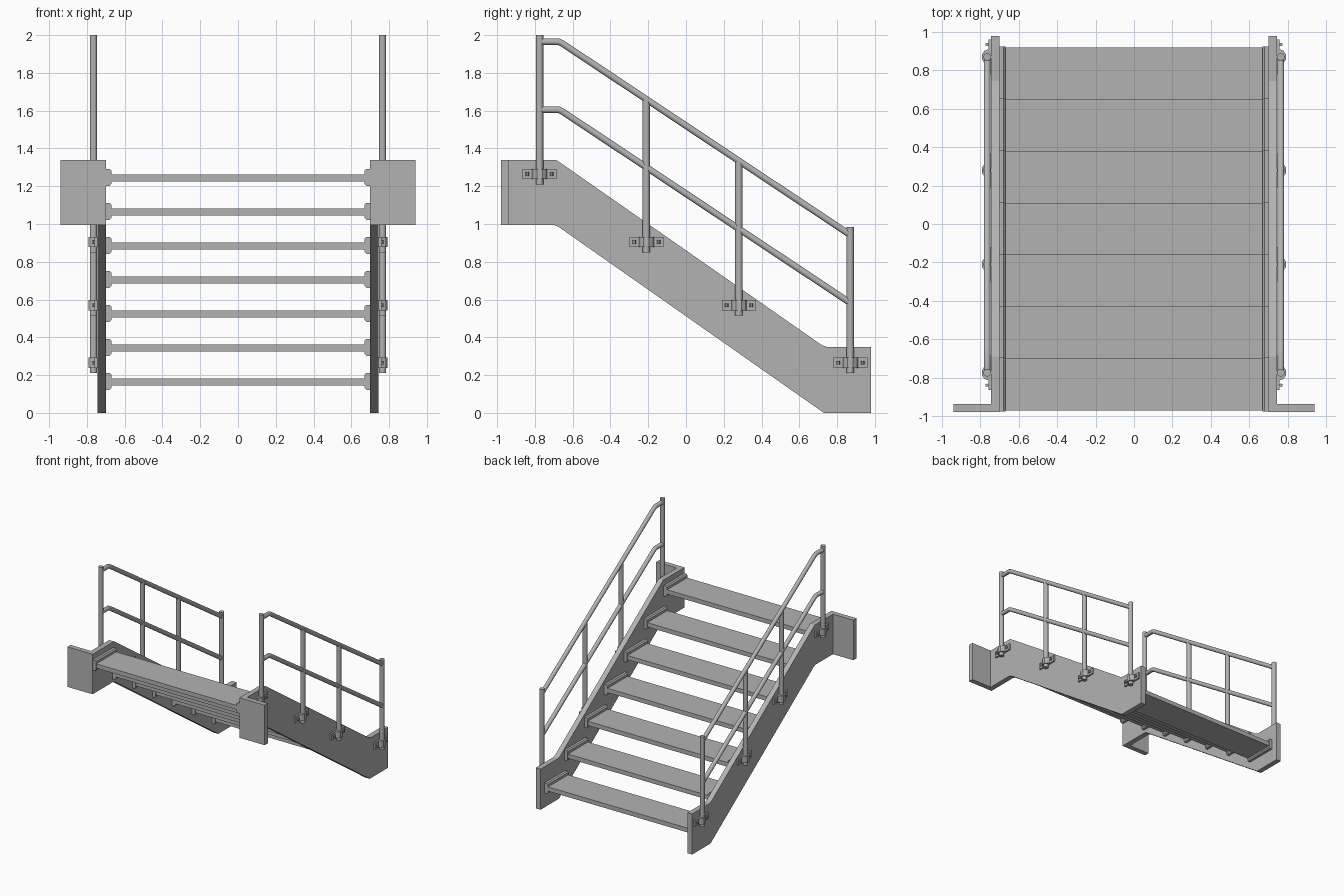
import bpy, bmesh, math
from mathutils import Vector

cube = bpy.data.objects.get("Cube")
if cube:
    bpy.data.objects.remove(cube, do_unlink=True)

steel = bpy.data.materials.new("grey steel")
steel.use_nodes = True
COLOUR = (0.45, 0.45, 0.45, 1)
steel.diffuse_color = COLOUR
steel.node_tree.nodes["Principled BSDF"].inputs["Base Color"].default_value = COLOUR


def finish(name, bm, smooth=False):
    bmesh.ops.recalc_face_normals(bm, faces=bm.faces)
    mesh = bpy.data.meshes.new(name)
    bm.to_mesh(mesh)
    bm.free()
    mesh.materials.append(steel)
    ob = bpy.data.objects.new(name, mesh)
    bpy.context.collection.objects.link(ob)
    if smooth:
        bpy.ops.object.select_all(action='DESELECT')
        ob.select_set(True)
        bpy.context.view_layer.objects.active = ob
        bpy.ops.object.shade_smooth_by_angle(angle=math.radians(50))
    return ob


def prism(name, points, offset, smooth=False):
    """Extrude a closed outline of 3D points along an offset."""
    bm = bmesh.new()
    face = bm.faces.new([bm.verts.new(p) for p in points])
    new = bmesh.ops.extrude_face_region(bm, geom=[face])["geom"]
    bmesh.ops.translate(bm, vec=offset, verts=[v for v in new if isinstance(v, bmesh.types.BMVert)])
    return finish(name, bm, smooth)


def box(name, lo, hi):
    x0, y0, z0 = lo
    x1, y1, z1 = hi
    return prism(name, [(x0, y0, z0), (x1, y0, z0), (x1, y1, z0), (x0, y1, z0)], (0, 0, z1 - z0))


def tube(name, path, radius, sides=12):
    """Sweep a circle along a path lying in a plane of constant x, with mitred bends."""
    bm = bmesh.new()
    pts = [Vector(p) for p in path]
    rings = []
    for i, p in enumerate(pts):
        a = (p - pts[max(i - 1, 0)]).normalized()
        b = (pts[min(i + 1, len(pts) - 1)] - p).normalized()
        t = (a + b).normalized()
        side = Vector((1, 0, 0))
        up = t.cross(side)
        miter = 1 / max(t.dot(b if b.length else a), 0.5)
        rings.append([bm.verts.new(p + radius * (math.cos(k) * side + math.sin(k) * miter * up))
                      for k in (2 * math.pi * (j + 0.5) / sides for j in range(sides))])
    for r, s in zip(rings, rings[1:]):
        for j in range(sides):
            k = (j + 1) % sides
            bm.faces.new((r[j], r[k], s[k], s[j]))
    bm.faces.new(rings[0])
    bm.faces.new(rings[-1])
    return finish(name, bm, True)


# Side outline of a stringer (y, z), with eased upper bends
STRINGER = [(-0.98, 0.995), (-0.70, 0.995), (-0.675, 0.985), (0.73, 0.0), (0.98, 0.0), (0.98, 0.35),
            (0.745, 0.35), (0.72, 0.358), (-0.67, 1.328), (-0.69, 1.34), (-0.98, 1.34)]
# Post positions: y, bottom z, top z
POSTS = [(-0.775, 1.21, 2.0), (-0.21, 0.85, 1.66), (0.28, 0.515, 1.33), (0.87, 0.21, 0.985)]
# Clamp outline: y from the post, x outward from the stringer
HALF_CLAMP = [(0.09, 0.0), (0.09, 0.014), (0.04, 0.014), (0.032, 0.034), (0.015, 0.046)]
CLAMP = HALF_CLAMP + [(-y, x) for y, x in reversed(HALF_CLAMP)]
POST_X = 0.765

for label, s in (("left", 1), ("right", -1)):
    # Stringer and its fixing plate at the landing
    prism(f"{label}_stringer", [(s * 0.70, y, z) for y, z in STRINGER], (s * 0.045, 0, 0))
    box(f"{label}_landing_plate", (min(s * 0.745, s * 0.94), -0.98, 0.995),
        (max(s * 0.745, s * 0.94), -0.937, 1.34))
    # Posts with clamps and bolts
    for i, (y, z0, z1) in enumerate(POSTS, 1):
        tube(f"{label}_post_{i}", [(s * POST_X, y, z0), (s * POST_X, y, z1)], 0.02)
        prism(f"{label}_clamp_{i}", [(s * (0.745 + dx), y + dy, z0 + 0.027) for dy, dx in CLAMP],
              (0, 0, 0.055))
        for d in (-0.065, 0.065):
            tube(f"{label}_clamp_bolt_{i}", [(s * 0.766, y + d, z0 + 0.045),
                                             (s * 0.766, y + d, z0 + 0.064)], 0.009, 6)
    # Handrail and middle rail
    for rail, top in (("handrail", 1.965), ("middle_rail", 1.605)):
        tube(f"{label}_{rail}", [(s * POST_X, -0.775, top), (s * POST_X, -0.675, top),
                                 (s * POST_X, -0.655, top - 0.009),
                                 (s * POST_X, 0.87, top - 1.023)], 0.018)

# Treads with end brackets bevelled on the inner side
for i in range(7):
    y0 = -0.972 + 0.27 * i
    z = 1.262 - 0.18 * i
    box(f"tread_{i + 1}", (-0.69, y0, z - 0.037), (0.69, y0 + 0.272, z))
    for label, s in (("left", 1), ("right", -1)):
        outline = [(0.70, -0.06), (0.68, -0.06), (0.67, -0.05), (0.67, 0.02), (0.68, 0.03), (0.70, 0.03)]
        prism(f"{label}_tread_bracket_{i + 1}", [(s * x, y0 - 0.004, z + dz) for x, dz in outline],
              (0, 0.28, 0))
